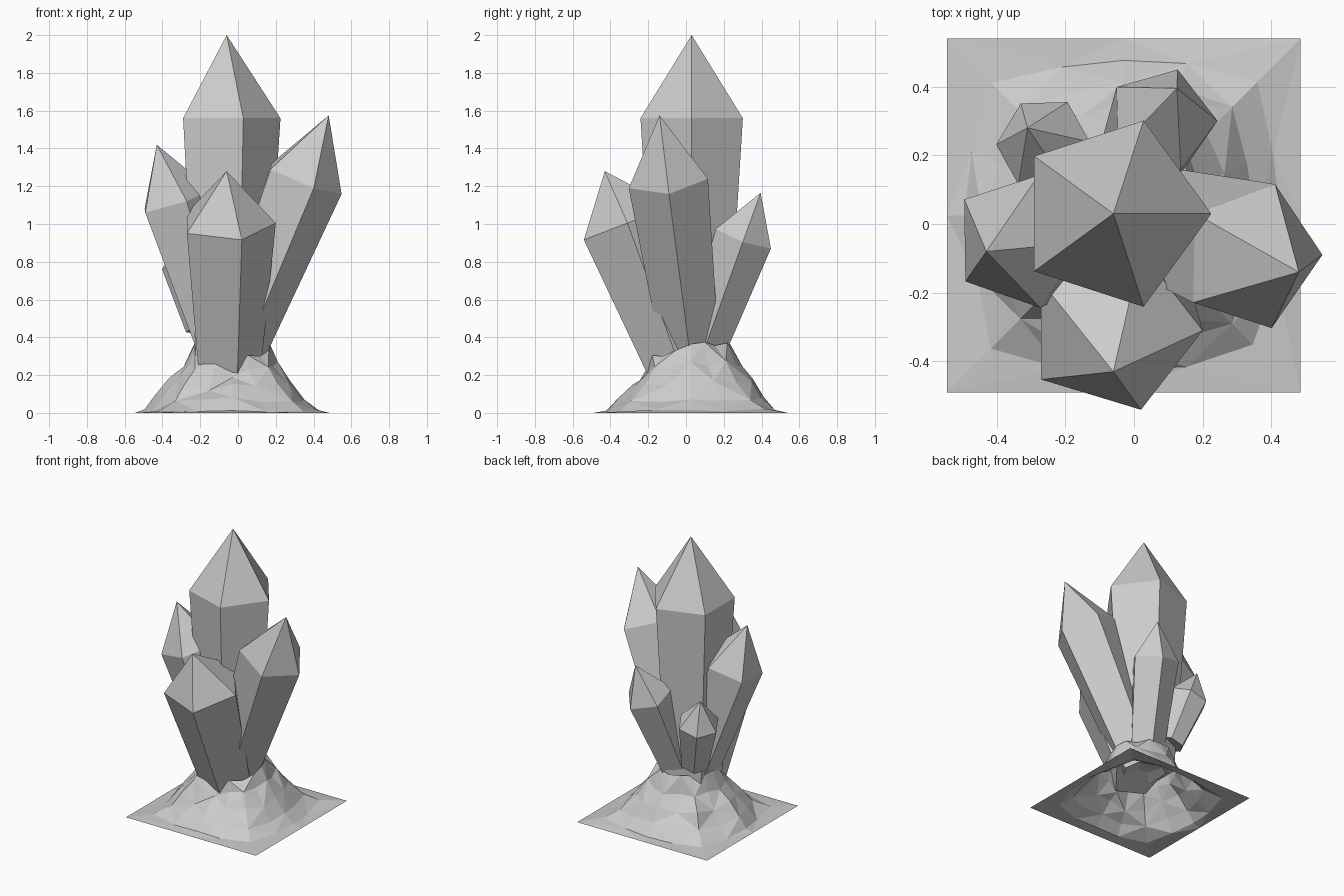
import bpy, bmesh, math, random
from mathutils import Vector

if "Cube" in bpy.data.objects:
    bpy.data.objects.remove(bpy.data.objects["Cube"], do_unlink=True)

stone = bpy.data.materials.new("stone_grey")
stone.use_nodes = True
GREY = (0.6, 0.6, 0.6, 1)
stone.diffuse_color = GREY
stone.node_tree.nodes["Principled BSDF"].inputs["Base Color"].default_value = GREY


def finish(name, bm):
    mesh = bpy.data.meshes.new(name)
    bm.to_mesh(mesh)
    bm.free()
    mesh.materials.append(stone)
    obj = bpy.data.objects.new(name, mesh)
    bpy.context.collection.objects.link(obj)


def crystal(name, base, shoulder, tip, radius, sides=5, taper=0.7):
    """Tapered prism with a pointed cap, leaning along its axis."""
    base, shoulder, tip = Vector(base), Vector(shoulder), Vector(tip)
    lean = Vector((0, 0, 1)).rotation_difference(tip - base)
    bm = bmesh.new()

    def ring(centre, r):
        angles = [math.tau * i / sides for i in range(sides)]
        return [bm.verts.new(centre + lean @ Vector((r * math.cos(a), r * math.sin(a), 0)))
                for a in angles]

    low, high = ring(base, radius * taper), ring(shoulder, radius)
    point = bm.verts.new(tip)
    bm.faces.new(low[::-1])
    for i in range(sides):
        j = (i + 1) % sides
        bm.faces.new((low[i], low[j], high[j], high[i]))
        bm.faces.new((high[i], high[j], point))
    finish(name, bm)


# Crystal cluster fanning out from one root
crystal("main_crystal", (-0.06, 0.03, 0.26), (-0.06, 0.03, 1.56), (-0.06, 0.03, 2), 0.285)
crystal("left_crystal", (-0.04, 0.03, 0.27), (0.342, -0.095, 1.24), (0.48, -0.14, 1.575), 0.222)
crystal("right_crystal", (-0.07, 0.03, 0.27), (-0.335, -0.05, 1.12), (-0.43, -0.08, 1.42), 0.204)
crystal("front_crystal", (-0.06, -0.03, 0.24), (-0.06, -0.31, 1.005), (-0.06, -0.43, 1.28), 0.26)
crystal("back_crystal", (-0.03, 0.07, 0.27), (0.082, 0.305, 0.93), (0.125, 0.395, 1.165), 0.163)
crystal("small_crystal", (-0.18, 0.15, 0.45), (-0.265, 0.235, 0.79), (-0.31, 0.28, 0.98), 0.14, 6)

# Jagged open rock mound that spreads into a flat square skirt
random.seed(11)
SEGMENTS = 16
CENTRE = Vector((-0.03, 0.025, 0))
# radius, height, squareness, jitter
LAYERS = [(0.515, 0, 1, 0), (0.455, 0.012, 0.45, 0.01), (0.395, 0.08, 0.25, 0.018),
          (0.325, 0.165, 0.15, 0.022), (0.255, 0.26, 0.05, 0.022), (0.2, 0.355, 0, 0.02)]
bm = bmesh.new()
rings = []
for level, (radius, height, square, jitter) in enumerate(LAYERS):
    ring = []
    for i in range(SEGMENTS):
        a = math.tau * i / SEGMENTS
        c, s = math.cos(a), math.sin(a)
        stretch = 1 + square * (1 / max(abs(c), abs(s)) - 1)
        r = radius * stretch + random.uniform(-jitter, jitter)
        z = height * (1 - 0.2 * max(0, -s))
        z = max(0, z + random.uniform(-jitter, jitter))
        ring.append(bm.verts.new(CENTRE + Vector((r * c, r * s, z))))
    rings.append(ring)
for level, (outer, inner) in enumerate(zip(rings, rings[1:])):
    for i in range(SEGMENTS):
        j = (i + 1) % SEGMENTS
        if (i + level) % 2:
            bm.faces.new((outer[i], outer[j], inner[i]))
            bm.faces.new((outer[j], inner[j], inner[i]))
        else:
            bm.faces.new((outer[i], outer[j], inner[j]))
            bm.faces.new((outer[i], inner[j], inner[i]))
finish("rock_mound", bm)
